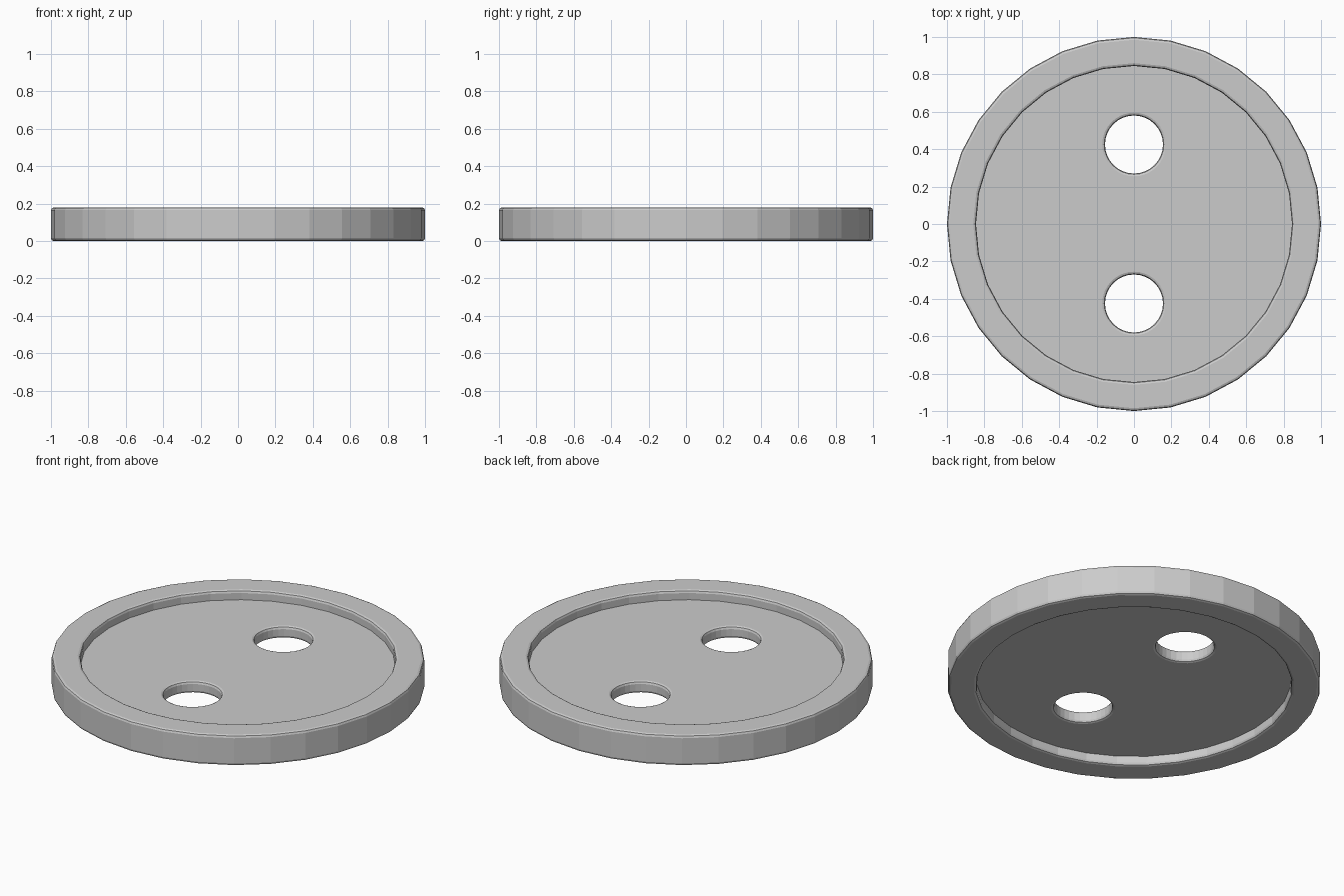
import bpy, bmesh, math

cube = bpy.data.objects.get("Cube")
if cube:
    bpy.data.objects.remove(cube, do_unlink=True)

HEIGHT = 0.18
RECESS = 0.055
RIM_BEVEL = 0.015


def cylinder(name, radius, bottom, top, y=0):
    bpy.ops.mesh.primitive_cylinder_add(
        vertices=32, radius=radius, depth=top - bottom,
        location=(0, y, (bottom + top) / 2))
    obj = bpy.context.object
    obj.name = name
    return obj


# Solid disc
button = cylinder("button", 1, 0, HEIGHT)

# Cutters: a shallow recess on both faces and two thread holes
cutters = [
    cylinder("upper_recess_cutter", 0.845, HEIGHT - RECESS, HEIGHT + 0.2),
    cylinder("lower_recess_cutter", 0.845, -0.2, RECESS),
    cylinder("back_hole_cutter", 0.155, -0.3, 0.5, 0.425),
    cylinder("front_hole_cutter", 0.155, -0.3, 0.5, -0.425),
]
for cutter in cutters:
    cutter.hide_render = True
    mod = button.modifiers.new(cutter.name, "BOOLEAN")
    mod.operation = "DIFFERENCE"
    mod.solver = "EXACT"
    mod.object = cutter

# Bake the cuts, then drop the cutters
graph = bpy.context.evaluated_depsgraph_get()
graph.update()
button.data = bpy.data.meshes.new_from_object(button.evaluated_get(graph))
button.modifiers.clear()
for cutter in cutters:
    bpy.data.objects.remove(cutter, do_unlink=True)

# Round the outward corners of the rim and holes, keeping the recess floor sharp
bm = bmesh.new()
bm.from_mesh(button.data)
corners = [e for e in bm.edges
           if e.is_convex and e.calc_face_angle(0) > math.radians(40)]
bmesh.ops.bevel(bm, geom=corners, offset=RIM_BEVEL, offset_type="OFFSET",
                segments=2, profile=0.5, affect="EDGES")
bm.to_mesh(button.data)
bm.free()

# Flat grey plastic
grey = bpy.data.materials.new("light_grey")
grey.use_nodes = True
colour = (0.6, 0.6, 0.6, 1)
grey.diffuse_color = colour
grey.node_tree.nodes["Principled BSDF"].inputs["Base Color"].default_value = colour
button.data.materials.clear()
button.data.materials.append(grey)
for face in button.data.polygons:
    face.material_index = 0
    face.use_smooth = False
